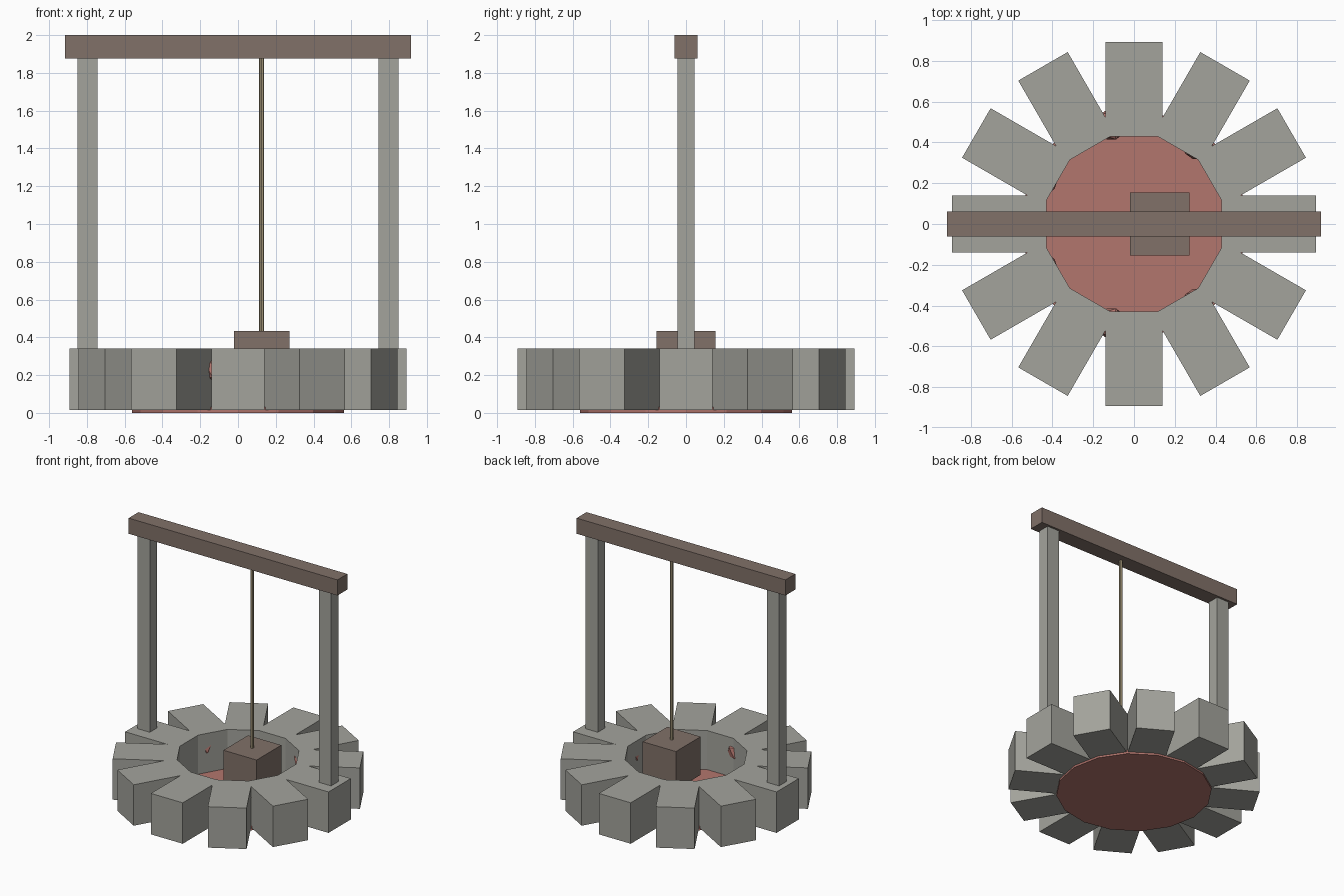
import bpy, math
from mathutils import Matrix, Vector

if "Cube" in bpy.data.objects:
    bpy.data.objects.remove(bpy.data.objects["Cube"])


def material(name, rgb):
    m = bpy.data.materials.new(name)
    m.diffuse_color = (*rgb, 1)
    m.use_nodes = True
    m.node_tree.nodes["Principled BSDF"].inputs["Base Color"].default_value = m.diffuse_color
    return m


STONE = material("grey stone", (0.37, 0.37, 0.335))
WOOD = material("brown wood", (0.22, 0.165, 0.14))
RED = material("dull red", (0.45, 0.18, 0.155))
ROPE = material("tan rope", (0.42, 0.35, 0.22))


def finish(name, mat):
    ob = bpy.context.object
    ob.name = name
    ob.data.materials.append(mat)
    return ob


def box(name, mat, lo, hi, turn=0.0):
    """Box between two corners, then turned about the z axis."""
    lo, hi = Vector(lo), Vector(hi)
    bpy.ops.mesh.primitive_cube_add(size=1)
    ob = finish(name, mat)
    ob.data.transform(Matrix.Rotation(turn, 4, 'Z')
                      @ Matrix.Translation((lo + hi) / 2)
                      @ Matrix.Diagonal((*(hi - lo), 1)))
    return ob


def cylinder(name, mat, sides, radius, x, z0, z1):
    bpy.ops.mesh.primitive_cylinder_add(vertices=sides, radius=radius, depth=z1 - z0,
                                        location=(x, 0, (z0 + z1) / 2))
    return finish(name, mat)


# Ring of twelve overlapping stone blocks
for i in range(12):
    box("ring_block", STONE, (0.43, -0.14, 0.015), (0.893, 0.14, 0.34), i * math.tau / 12)

# Liquid floor of the well
cylinder("well_floor", RED, 16, 0.56, 0, 0, 0.03)

# Seven faceted lumps set in the wall, barely breaking its inner face
for i in range(7):
    a = i * math.tau / 7
    bpy.ops.mesh.primitive_ico_sphere_add(
        subdivisions=1, radius=0.085,
        location=(0.5 * math.cos(a), 0.5 * math.sin(a), 0.225))
    finish("wall_lump", RED)

# Posts and crossbeam
for s in (-1, 1):
    box("post", STONE, (s * 0.796 - 0.053, -0.045, 0.335), (s * 0.796 + 0.053, 0.045, 1.88))
box("crossbeam", WOOD, (-0.917, -0.062, 1.876), (0.917, 0.062, 2.0))

# Bucket hanging on its rope
box("bucket", WOOD, (-0.02, -0.155, 0.13), (0.272, 0.155, 0.433))
cylinder("rope", ROPE, 8, 0.013, 0.125, 0.42, 1.88)
